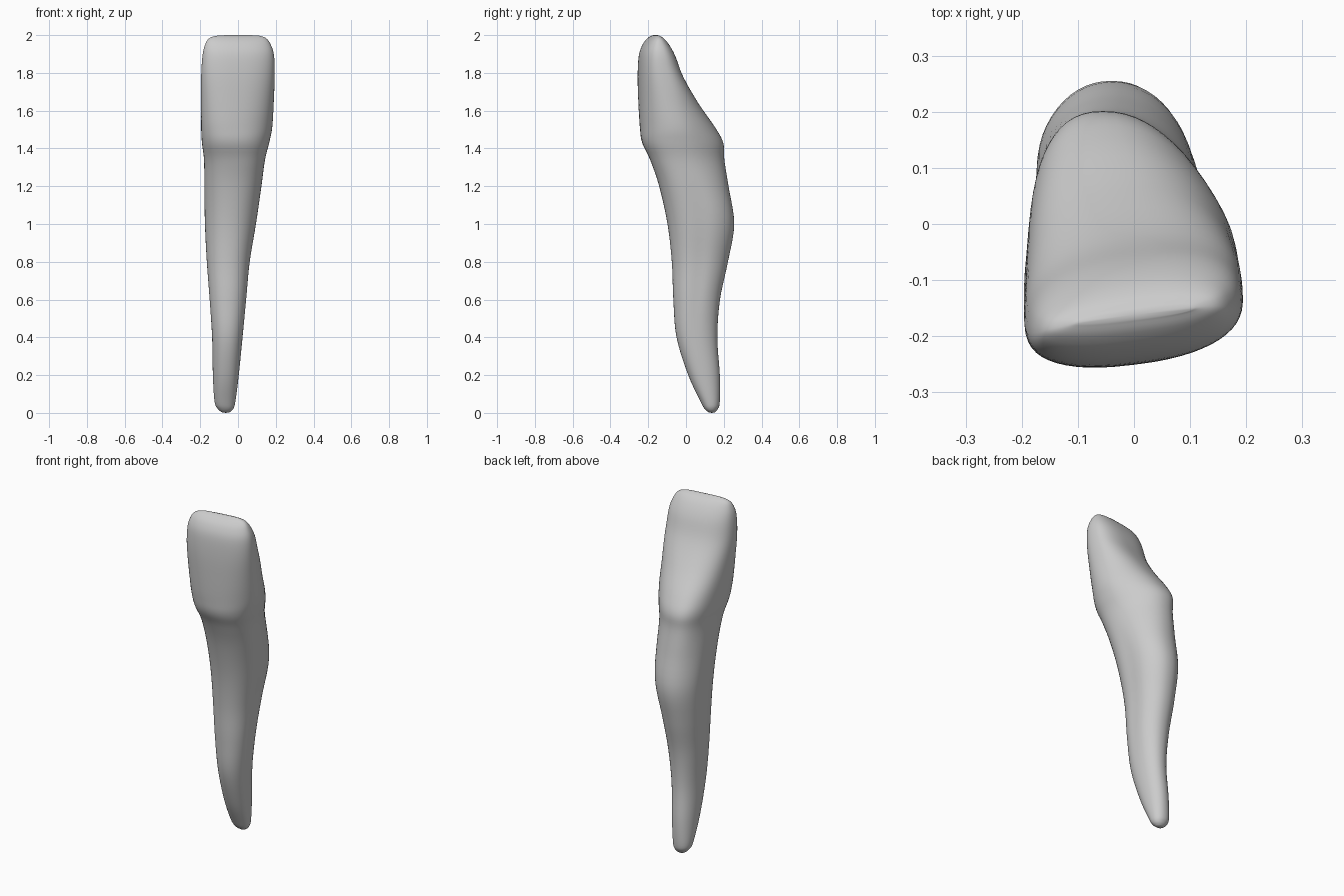
import bpy, bmesh, math

if "Cube" in bpy.data.objects:
    bpy.data.objects.remove(bpy.data.objects["Cube"])

# Key sections, root tip to biting edge: z, left x, right x, front y, back y
KEYS = [
    (0.003, -0.085, -0.045, 0.12, 0.152),
    (0.02, -0.106, -0.026, 0.10, 0.168),
    (0.06, -0.124, -0.014, 0.077, 0.179),
    (0.2, -0.133, 0.004, 0.012, 0.179),
    (0.4, -0.137, 0.024, -0.05, 0.166),
    (0.6, -0.150, 0.043, -0.067, 0.18),
    (0.8, -0.165, 0.062, -0.075, 0.222),
    (1.0, -0.175, 0.095, -0.098, 0.255),
    (1.2, -0.178, 0.124, -0.142, 0.225),
    (1.34, -0.180, 0.143, -0.19, 0.203),
    (1.43, -0.191, 0.165, -0.232, 0.197),
    (1.51, -0.195, 0.181, -0.244, 0.155),
    (1.64, -0.196, 0.189, -0.252, 0.065),
    (1.78, -0.195, 0.194, -0.256, -0.015),
    (1.89, -0.188, 0.191, -0.25, -0.057),
    (1.95, -0.174, 0.173, -0.23, -0.09),
    (1.985, -0.15, 0.147, -0.202, -0.12),
    (1.999, -0.10, 0.105, -0.178, -0.145),
]
SIDES, STEPS = 56, 5


def ramp(v, a, b):
    t = max(0.0, min(1.0, (v - a) / (b - a)))
    return t * t * (3 - 2 * t)


def catmull(p0, p1, p2, p3, t):
    return [0.5 * (2 * b + (c - a) * t + (2 * a - 5 * b + 4 * c - d) * t * t
                   + (3 * b - a - 3 * c + d) * t ** 3)
            for a, b, c, d in zip(p0, p1, p2, p3)]


def fit(vals, lo, hi):
    a, b = min(vals), max(vals)
    return [lo + (v - a) / (b - a) * (hi - lo) for v in vals]


# Rounded section: narrows towards the back right at the crown base
def section(z, xl, xr, yf, yb):
    crown = ramp(z, 1.3, 1.55)
    base = ramp(z, 1.05, 1.42) * (1 - ramp(z, 1.42, 1.8))
    power = 2 / (2.15 + 0.1 * base + 0.35 * ramp(z, 1.4, 1.85))
    groove = 0.05 * ramp(z, 0.3, 0.7) * (1 - ramp(z, 1.0, 1.35))
    xs, ys = [], []
    for i in range(SIDES):
        a = math.tau * i / SIDES
        c, s = math.cos(a), math.sin(a)
        u = math.copysign(abs(c) ** power, c)
        v = math.copysign(abs(s) ** power, s)
        back = max(v, 0) ** 1.5
        x = u * (1 - 0.06 * v - 0.1 * base * v) - 0.24 * base * back
        x *= 1 - groove * math.exp(-(v / 0.3) ** 2)
        xs.append(x)
        tilt = 0.026 * crown * (1 - base * ramp(v, -0.6, 0.6))
        ys.append(v * (yb - yf) / 2 + tilt * u)
    return [(x, y, z) for x, y in zip(fit(xs, xl, xr), fit(ys, yf, yb))]


# Smoothly interpolated stack of sections
rows = []
for i in range(len(KEYS) - 1):
    q = [KEYS[max(0, min(len(KEYS) - 1, i + k))] for k in (-1, 0, 1, 2)]
    rows += [catmull(*q, j / STEPS) for j in range(STEPS)]
rows.append(KEYS[-1])

bm = bmesh.new()
rings = [[bm.verts.new(p) for p in section(*r)] for r in rows]
for lo, hi in zip(rings, rings[1:]):
    for i in range(SIDES):
        j = (i + 1) % SIDES
        bm.faces.new((lo[i], lo[j], hi[j], hi[i]))

# Closed root tip and biting edge
for ring, z in ((rings[0], 0.0), (rings[-1], 2.0)):
    mid = bm.verts.new((sum(v.co.x for v in ring) / SIDES,
                        sum(v.co.y for v in ring) / SIDES, z))
    for i in range(SIDES):
        bm.faces.new((ring[i], ring[(i + 1) % SIDES], mid))
bmesh.ops.recalc_face_normals(bm, faces=bm.faces)

mesh = bpy.data.meshes.new("incisor_tooth")
bm.to_mesh(mesh)
bm.free()
mesh.shade_smooth()
tooth = bpy.data.objects.new("incisor_tooth", mesh)
bpy.context.collection.objects.link(tooth)
